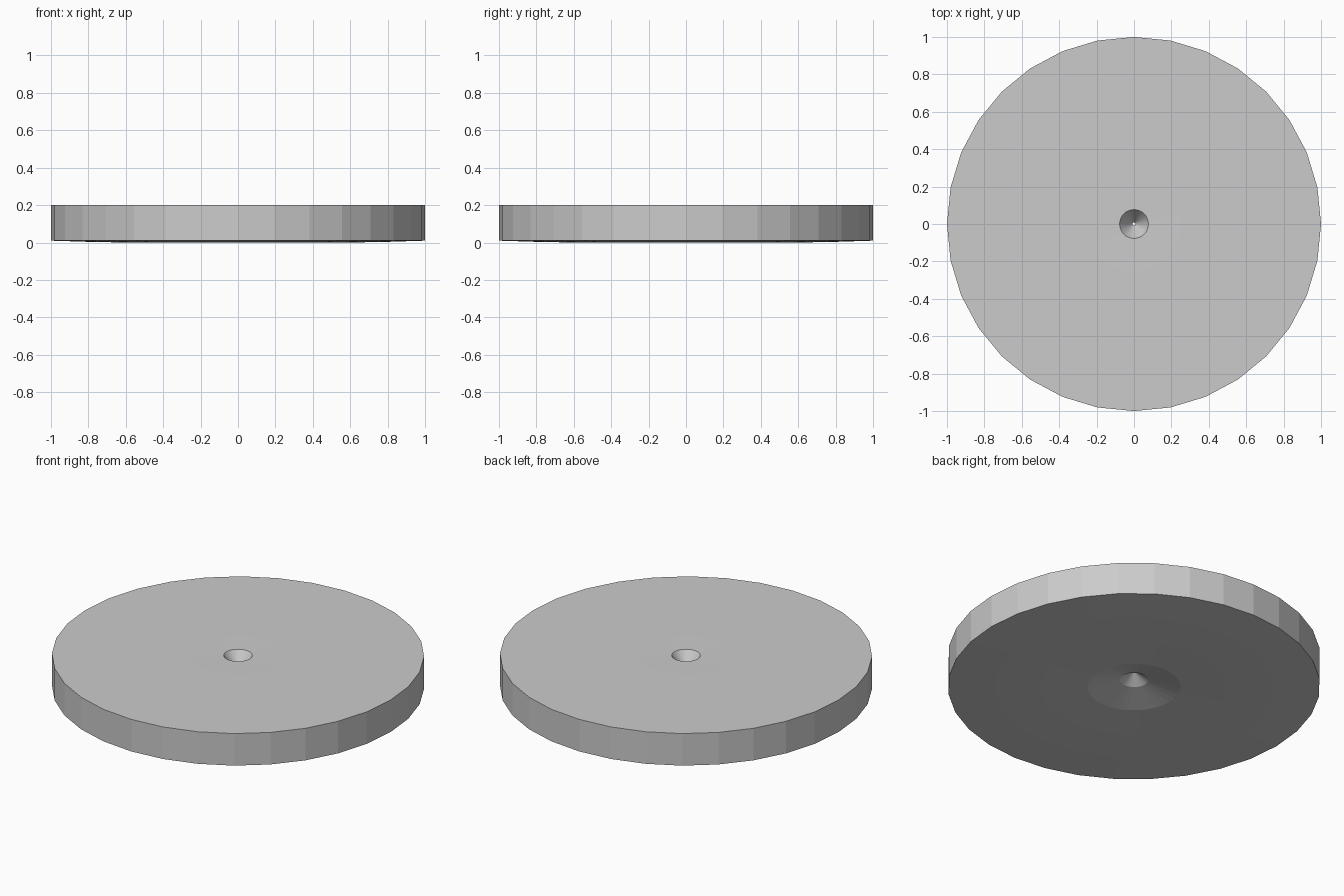
import bpy, bmesh, math

if "Cube" in bpy.data.objects:
    bpy.data.objects.remove(bpy.data.objects["Cube"])

SIDES = 32

# Closed cross-section (radius, z): rim, top, countersunk pinhole, dished underside
PROFILE = [
    (1.0, 0.01), (1.0, 0.20), (0.75, 0.20), (0.5, 0.20), (0.25, 0.20),
    (0.077, 0.198), (0.008, 0.10), (0.077, 0.05), (0.25, 0.008),
    (0.5, 0.002), (0.75, 0.004),
]
# Keep the lowest ring on the ground
low = min(z for _, z in PROFILE)
PROFILE = [(r, z - low if z < 0.01 else z) for r, z in PROFILE]


def lathe(name, profile, sides):
    bm = bmesh.new()
    rings = []
    for r, z in profile:
        rings.append([bm.verts.new((r * math.cos(2 * math.pi * i / sides),
                                    r * math.sin(2 * math.pi * i / sides), z))
                      for i in range(sides)])
    for a, b in zip(rings, rings[1:] + rings[:1]):
        for i in range(sides):
            j = (i + 1) % sides
            bm.faces.new((a[i], a[j], b[j], b[i]))
    bmesh.ops.recalc_face_normals(bm, faces=bm.faces)
    mesh = bpy.data.meshes.new(name)
    bm.to_mesh(mesh)
    bm.free()
    obj = bpy.data.objects.new(name, mesh)
    bpy.context.collection.objects.link(obj)
    return obj


# Flat-faced disc with central hole
lathe("round_plate", PROFILE, SIDES)
